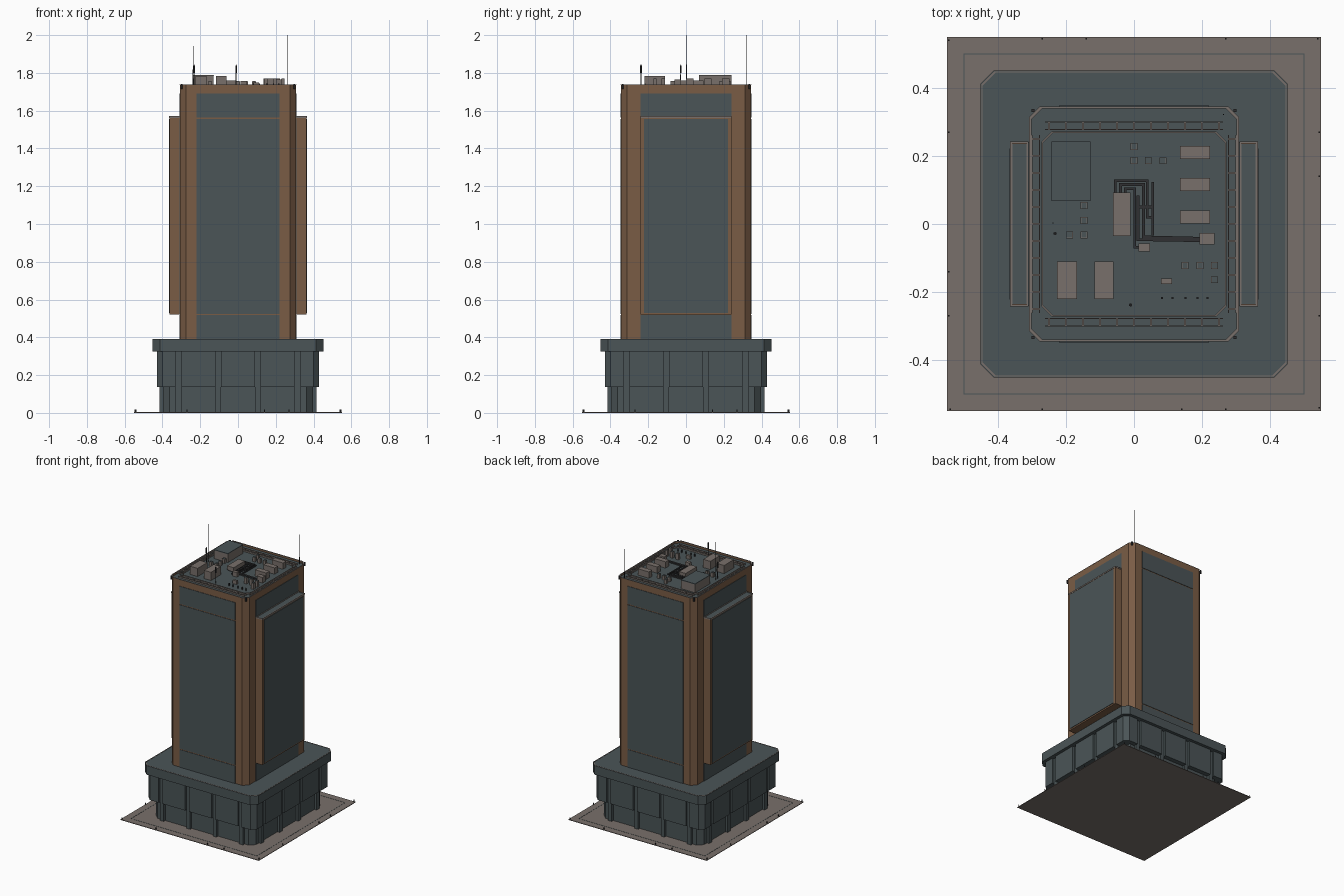
import bpy, bmesh, math
from mathutils import Matrix, Vector

if "Cube" in bpy.data.objects:
    bpy.data.objects.remove(bpy.data.objects["Cube"])


def material(name, rgb):
    m = bpy.data.materials.new(name)
    m.diffuse_color = (*rgb, 1)
    m.use_nodes = True
    m.node_tree.nodes["Principled BSDF"].inputs["Base Color"].default_value = m.diffuse_color
    return m


SLATE = material("slate glass", (0.069, 0.089, 0.095))
BROWN = material("bronze brown", (0.195, 0.108, 0.060))
GREY = material("warm grey", (0.190, 0.162, 0.145))
DARK = material("dark metal", (0.030, 0.030, 0.032))


def finish(name, bm, mat):
    bmesh.ops.recalc_face_normals(bm, faces=bm.faces)
    me = bpy.data.meshes.new(name)
    bm.to_mesh(me)
    bm.free()
    me.materials.append(mat)
    ob = bpy.data.objects.new(name, me)
    bpy.context.collection.objects.link(ob)
    return ob


def add_prism(bm, pts, z0, z1):
    lo = [bm.verts.new((x, y, z0)) for x, y in pts]
    hi = [bm.verts.new((x, y, z1)) for x, y in pts]
    bm.faces.new(lo)
    bm.faces.new(hi)
    for i in range(len(pts)):
        j = (i + 1) % len(pts)
        bm.faces.new((lo[i], lo[j], hi[j], hi[i]))


def rect(x0, x1, y0, y1):
    return [(x0, y0), (x1, y0), (x1, y1), (x0, y1)]


def octagon(hx, hy, c):
    return [(-hx + c, -hy), (hx - c, -hy), (hx, -hy + c), (hx, hy - c),
            (hx - c, hy), (-hx + c, hy), (-hx, hy - c), (-hx, -hy + c)]


def turn(pts, k):
    for _ in range(k):
        pts = [(-y, x) for x, y in pts]
    return pts


def prisms(name, items, mat):
    bm = bmesh.new()
    for pts, z0, z1 in items:
        add_prism(bm, pts, z0, z1)
    return finish(name, bm, mat)


def ring(name, outer, inner, z0, z1, mat):
    bm = bmesh.new()
    rows = [[bm.verts.new((x, y, z)) for x, y in p]
            for p, z in ((outer, z0), (outer, z1), (inner, z1), (inner, z0))]
    n = len(outer)
    for r in range(4):
        a, b = rows[r], rows[(r + 1) % 4]
        for i in range(n):
            j = (i + 1) % n
            bm.faces.new((a[i], a[j], b[j], b[i]))
    return finish(name, bm, mat)


def mast(name, x, y, z0, z1, r0, r1):
    bm = bmesh.new()
    bmesh.ops.create_cone(bm, cap_ends=True, segments=6, radius1=r0, radius2=r1, depth=z1 - z0,
                          matrix=Matrix.Translation((x, y, (z0 + z1) / 2)))
    return finish(name, bm, DARK)


# Plaza with dark paving line and edge bollards
prisms("plaza", [(rect(-.55, .55, -.55, .55), 0, .004)], GREY)
ring("paving_line", octagon(.502, .502, .001), octagon(.499, .499, .001), .003, .005, SLATE)
prisms("bollards", [(turn(rect(x - .002, x + .002, -.547, -.543), k), .004, .018)
                    for k in range(4) for x in (-.54, -.27, .14, .27)], DARK)

# Podium: recessed wall, columns, upper panels, roof slab
prisms("podium_wall", [(octagon(.397, .397, .035), .004, .33)], SLATE)
prisms("podium_columns", [(turn(rect(x - .015, x + .015, -.415, -.39), k), .004, .33)
                          for k in range(4) for x in (-.315, -.105, .105, .315)], SLATE)
prisms("podium_panels", [(turn(rect(a, b, -.43, -.39), k), .137, .33)
                         for k in range(4) for a, b in ((-.30, -.12), (-.09, .09), (.12, .30))], SLATE)
corner = [(.33, -.43), (.40, -.43), (.43, -.40), (.43, -.33), (.39, -.33), (.39, -.36), (.36, -.39), (.33, -.39)]
prisms("podium_corner_panels", [(turn(corner, k), .137, .33) for k in range(4)], SLATE)
prisms("podium_slab", [(octagon(.452, .452, .04), .326, .39)], SLATE)
ring("podium_coping", octagon(.449, .449, .039), octagon(.445, .445, .038), .388, .3915, GREY)

# Tower shaft with chamfered corners
RX, RY, TOP = .308, .345, 1.735
ROOF = 1.725
prisms("tower_shaft", [(octagon(RX, RY, .033), .39, ROOF - .003)], BROWN)
d = .003
front = rect(-.22, .22, -RY - d, -RY + .002)
side = rect(RX - .002, RX + d, -.24, .24)
prisms("tower_glass", [(turn(p, k), a, b) for p in (front, side) for k in (0, 2)
                       for a, b in ((.39, .517), (.524, 1.557), (1.564, 1.69))], SLATE)

# Projecting bays on the left and right sides
bay = rect(RX, .362, -.24, .24)
prisms("side_bays", [(turn(bay, k), .52, 1.567) for k in (0, 2)], BROWN)
prisms("side_bay_glass", [(turn(rect(.361, .366, -.222, .222), k), .53, 1.557) for k in (0, 2)], SLATE)
prisms("side_bay_tops", [(turn(rect(.315, .357, -.235, .235), k), 1.566, 1.569) for k in (0, 2)], SLATE)
for k, n in ((0, "right"), (2, "left")):
    ring(n + "_bay_rim", turn(rect(.310, .364, -.242, .242), k), turn(rect(.316, .358, -.236, .236), k),
         1.562, 1.572, GREY)

# Roof deck, parapet and inner kerb
prisms("roof_deck", [(octagon(RX - .003, RY - .003, .032), ROOF - .004, ROOF)], SLATE)
ring("parapet", octagon(RX, RY, .033), octagon(RX - .006, RY - .006, .031), ROOF - .004, TOP, BROWN)
ring("parapet_coping", octagon(RX + .001, RY + .001, .033), octagon(RX - .006, RY - .006, .031),
     TOP, TOP + .003, GREY)
ring("inner_kerb", octagon(.272, .272, .03), octagon(.268, .268, .029), ROOF, TOP, GREY)

# Maintenance track: ladder frames round the roof edge
track = []
for k in range(4):
    for y in (.278, .300):
        track.append((turn(rect(-.262, .262, -y - .002, -y + .002), k), ROOF, TOP))
    for i in range(11):
        x = -.25 + i * .05
        track.append((turn(rect(x - .003, x + .003, -.30, -.278), k), ROOF, TOP))
prisms("maintenance_track", track, GREY)

# Rooftop plant
prisms("penthouse", [(rect(-.24, -.13, .07, .24), ROOF, 1.785)], GREY)
prisms("penthouse_roof", [(rect(-.242, -.128, .068, .242), 1.785, 1.79)], SLATE)
prisms("cooling_towers", [(rect(-.226, -.167, -.22, -.11), ROOF, 1.784),
                          (rect(-.116, -.06, -.22, -.11), ROOF, 1.784)], GREY)
prisms("chillers", [(rect(.135, .223, y - .019, y + .019), ROOF, 1.77) for y in (.02, .116, .21)], GREY)
prisms("central_unit", [(rect(-.062, -.01, -.035, .093), ROOF + .008, 1.76)], GREY)
prisms("central_unit_base", [(rect(-.058, -.014, -.03, .088), ROOF, ROOF + .008)], DARK)
prisms("small_units", [(rect(.013, .047, -.081, -.057), ROOF, 1.757),
                       (rect(.192, .236, -.06, -.027), ROOF, 1.765),
                       (rect(.08, .112, -.176, -.16), ROOF, 1.75)], GREY)

# Square vents with dark caps
vents = [(0, .228), (0, .187), (.042, .187), (.085, .186), (-.147, .054), (-.147, .01), (-.147, -.032),
         (-.19, -.032), (.15, -.122), (.194, -.122), (.237, -.122), (.237, -.164)]
prisms("vents", [(rect(x - .01, x + .01, y - .01, y + .01), ROOF, 1.768 if y < -.1 else 1.755)
                 for x, y in vents], GREY)
prisms("vent_caps", [(rect(x - .008, x + .008, y - .008, y + .008), z, z + .002)
                     for x, y in vents for z in [1.768 if y < -.1 else 1.755]], SLATE)
prisms("vent_stubs", [(rect(x - .003, x + .003, -.221, -.215), ROOF, 1.745)
                      for x in (.082, .113, .152, .187, .216)], DARK)

# Pipe runs across the deck
runs = [[(-.055, .09), (-.055, .127), (.039, .127), (.039, .02), (.055, .02)],
        [(-.04, .09), (-.04, .116), (.028, .116), (.028, -.038), (.195, -.042)],
        [(-.026, .09), (-.026, .104), (.002, .104), (.002, -.068), (.015, -.068)],
        [(.055, .12), (.055, -.03)],
        [(.012, .08), (.012, -.046), (.195, -.049)],
        [(.02, .05), (.055, .05)]]
pipes = []
for run in runs:
    for a, b in zip(run, run[1:]):
        a, b = Vector(a), Vector(b)
        t = (b - a).normalized() * .004
        n = Vector((-t.y, t.x))
        pipes.append(([tuple(p) for p in (a - t - n, b + t - n, b + t + n, a - t + n)], ROOF + .004, ROOF + .013))
prisms("roof_pipes", pipes, DARK)

# Masts and corner lights
mast("tall_mast_left", -.238, .003, ROOF, 2, .0022, .001)
mast("tall_mast_back", .263, .322, ROOF, 2, .0022, .001)
for n, x, y in (("left", -.232, -.028), ("front", -.01, -.238)):
    mast(n + "_short_mast", x, y, ROOF, 1.845, .003, .002)
    mast(n + "_short_mast_head", x, y, 1.80, 1.84, .005, .005)
prisms("corner_lights", [(rect(x - .004, x + .004, y - .004, y + .004), TOP - .02, TOP + .006)
                         for x in (-.297, .297) for y in (-.334, .334)], DARK)
